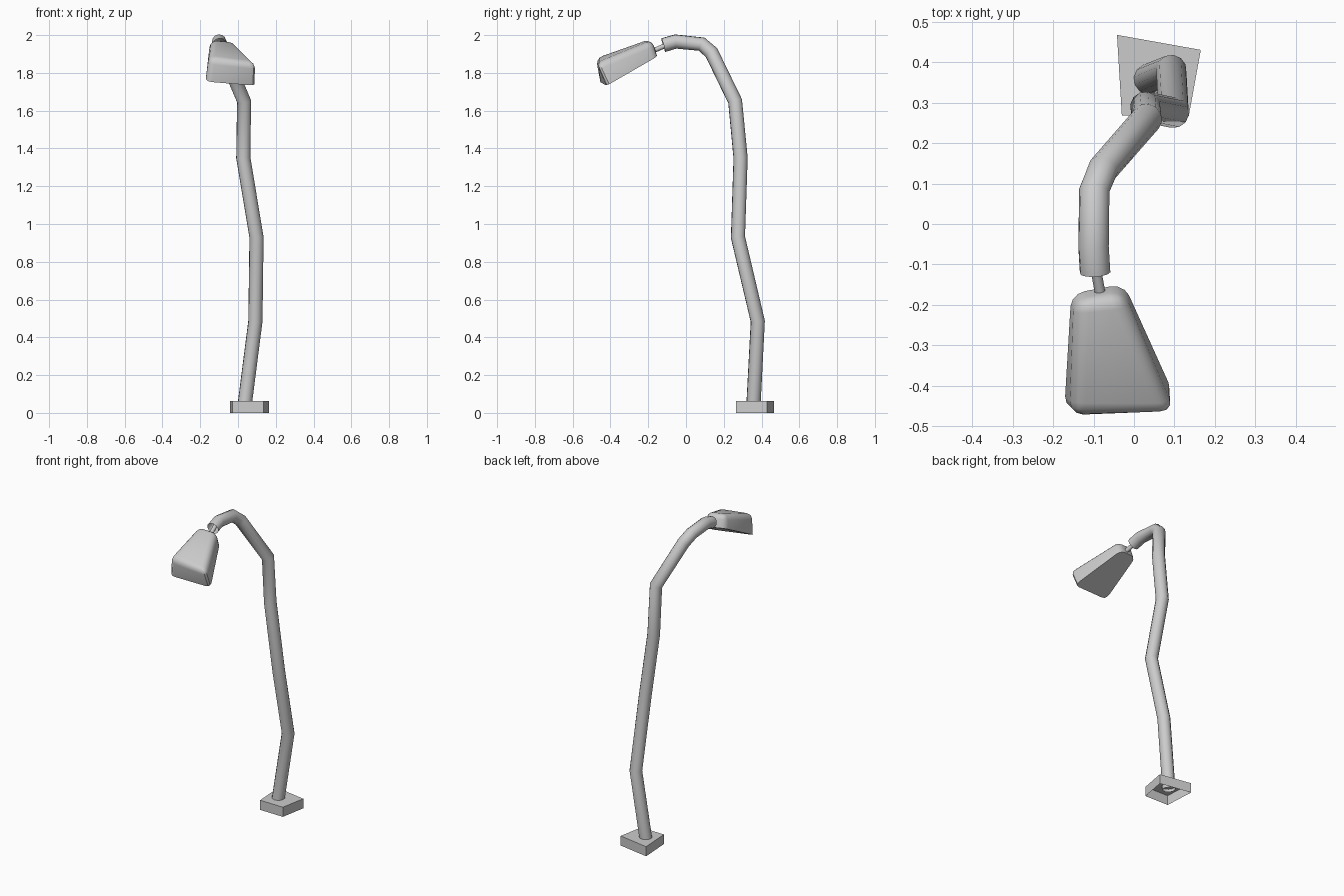
import bpy, bmesh, math

if "Cube" in bpy.data.objects:
    bpy.data.objects.remove(bpy.data.objects["Cube"])


def mesh_object(name, bm):
    bmesh.ops.recalc_face_normals(bm, faces=bm.faces)
    me = bpy.data.meshes.new(name)
    bm.to_mesh(me)
    bm.free()
    ob = bpy.data.objects.new(name, me)
    bpy.context.collection.objects.link(ob)
    return ob


def activate(ob):
    bpy.ops.object.select_all(action='DESELECT')
    ob.select_set(True)
    bpy.context.view_layer.objects.active = ob


def tube(name, path, radius, res):
    cu = bpy.data.curves.new(name, 'CURVE')
    cu.dimensions = '3D'
    cu.bevel_depth = radius
    cu.bevel_resolution = res
    sp = cu.splines.new('POLY')
    sp.points.add(len(path) - 1)
    for p, co in zip(sp.points, path):
        p.co = (*co, 1)
    ob = bpy.data.objects.new(name, cu)
    bpy.context.collection.objects.link(ob)
    activate(ob)
    bpy.ops.object.convert(target='MESH')
    bpy.ops.object.shade_smooth_by_angle(angle=math.radians(50))
    return ob


def hexahedron(lower, upper):
    bm = bmesh.new()
    lo = [bm.verts.new(c) for c in lower]
    up = [bm.verts.new(c) for c in upper]
    bottom = bm.faces.new(lo)
    bm.faces.new(up)
    for i in range(4):
        j = (i + 1) % 4
        bm.faces.new((lo[i], lo[j], up[j], up[i]))
    bmesh.ops.recalc_face_normals(bm, faces=bm.faces)
    return bm, bottom


# base plate: irregular four-sided block, open underneath
plan = [(-0.03, 0.268), (0.135, 0.265), (0.165, 0.43), (-0.042, 0.467)]
bm, bottom = hexahedron([(x, y, 0) for x, y in plan],
                        [(x, y, 0.062) for x, y in plan])
bmesh.ops.delete(bm, geom=[bottom], context='FACES_ONLY')
mesh_object("base_plate", bm)

# crooked pole with an open end
tube("pole", [(0.035, 0.357, 0.04), (0.092, 0.38, 0.485), (0.098, 0.275, 0.93),
              (0.028, 0.289, 1.35), (0.032, 0.26, 1.65), (-0.077, 0.135, 1.907),
              (-0.098, 0.083, 1.952), (-0.100, -0.055, 1.966),
              (-0.096, -0.12, 1.947)], 0.038, 4)

# thin stem carrying the lamp head
tube("stem", [(-0.102, -0.07, 1.962), (-0.08, -0.19, 1.91)], 0.013, 2)

# lamp head: tapered, tilted box with rounded upper and corner edges
bm, bottom = hexahedron(
    [(-0.172, -0.458, 1.754), (0.098, -0.42, 1.732),
     (-0.025, -0.148, 1.889), (-0.155, -0.172, 1.902)],
    [(-0.155, -0.475, 1.882), (0.1, -0.475, 1.85),
     (-0.025, -0.178, 1.972), (-0.145, -0.19, 1.983)])
edges = [e for e in bm.edges if e not in bottom.edges[:]]
bmesh.ops.bevel(bm, geom=edges, offset=0.034, segments=3, profile=0.5,
                affect='EDGES', clamp_overlap=True)
activate(mesh_object("lamp_head", bm))
bpy.ops.object.shade_smooth_by_angle(angle=math.radians(40))
